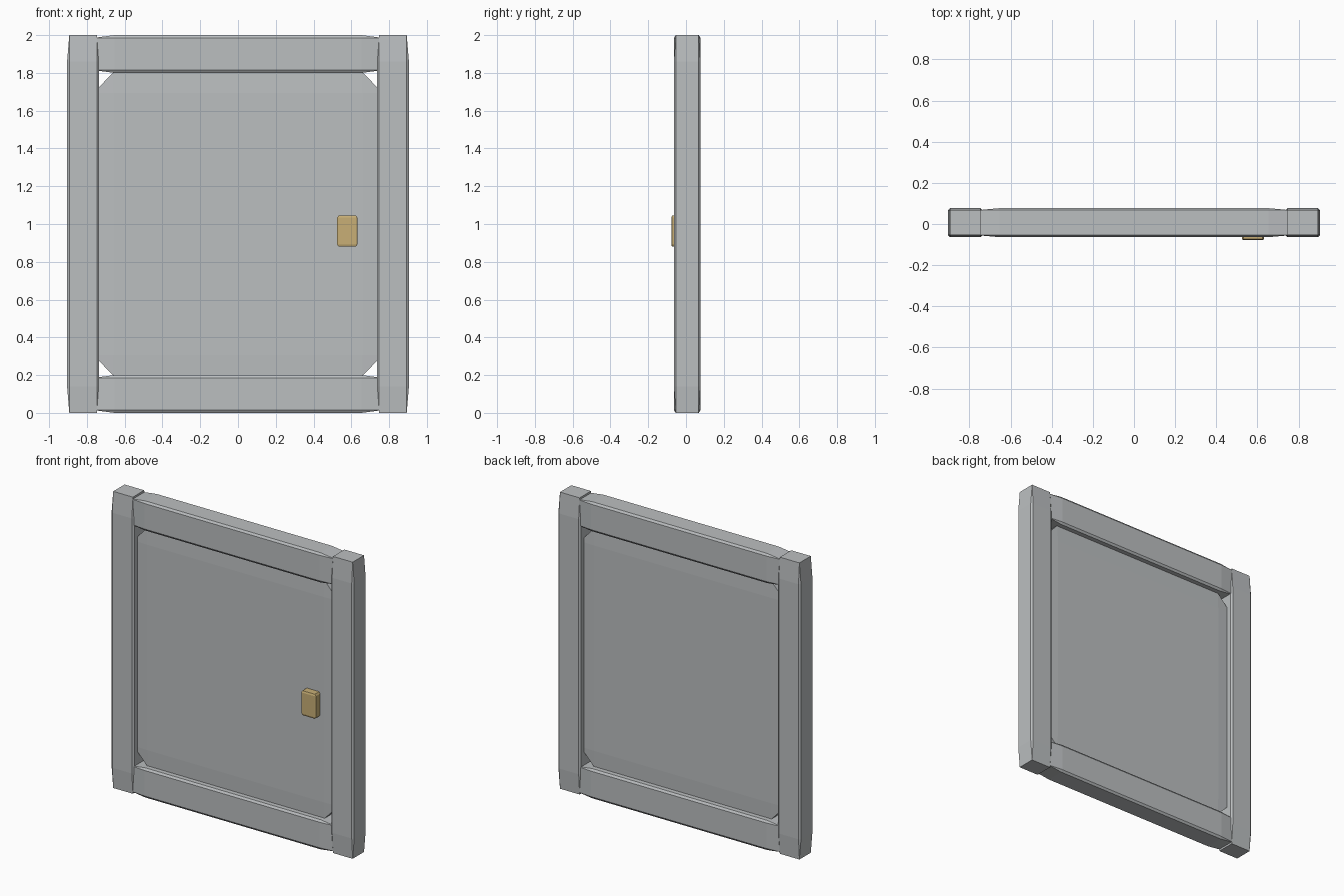
import bpy
import bmesh
from mathutils import Vector

default = bpy.data.objects.get("Cube")
if default:
    bpy.data.objects.remove(default, do_unlink=True)


def material(name, color):
    m = bpy.data.materials.new(name)
    m.use_nodes = True
    m.diffuse_color = color
    m.node_tree.nodes["Principled BSDF"].inputs["Base Color"].default_value = color
    return m


grey = material("grey metal", (0.50, 0.52, 0.53, 1))
brass = material("brass", (0.58, 0.43, 0.18, 1))


def block(name, low, high, mat, bevel=0.07):
    """Chamfered unit cube stretched between two corners."""
    low, high = Vector(low), Vector(high)
    size, centre = high - low, (low + high) / 2
    bm = bmesh.new()
    bmesh.ops.create_cube(bm, size=1)
    bmesh.ops.bevel(bm, geom=bm.edges[:], offset=bevel, segments=1,
                    profile=0.5, affect='EDGES')
    bmesh.ops.scale(bm, vec=size, verts=bm.verts)
    mesh = bpy.data.meshes.new(name)
    bm.to_mesh(mesh)
    bm.free()
    mesh.materials.append(mat)
    obj = bpy.data.objects.new(name, mesh)
    obj.location = centre
    bpy.context.collection.objects.link(obj)
    return obj


front, back = -0.064, 0.077

# Upright posts
block("left_post", (0.735, front, 0), (0.905, back, 2), grey)
block("right_post", (-0.905, front, 0), (-0.735, back, 2), grey)

# Cross rails, tucked into the posts
for name, z in (("bottom_rail", 0), ("top_rail", 1.8)):
    block(name, (-0.76, front, z), (0.76, back, z + 0.2), grey)

# Recessed door panel
block("door_panel", (-0.766, -0.027, 0.195), (0.766, 0.04, 1.805), grey)

# Handle on the front
block("handle", (0.525, -0.078, 0.88), (0.632, -0.02, 1.045), brass)
